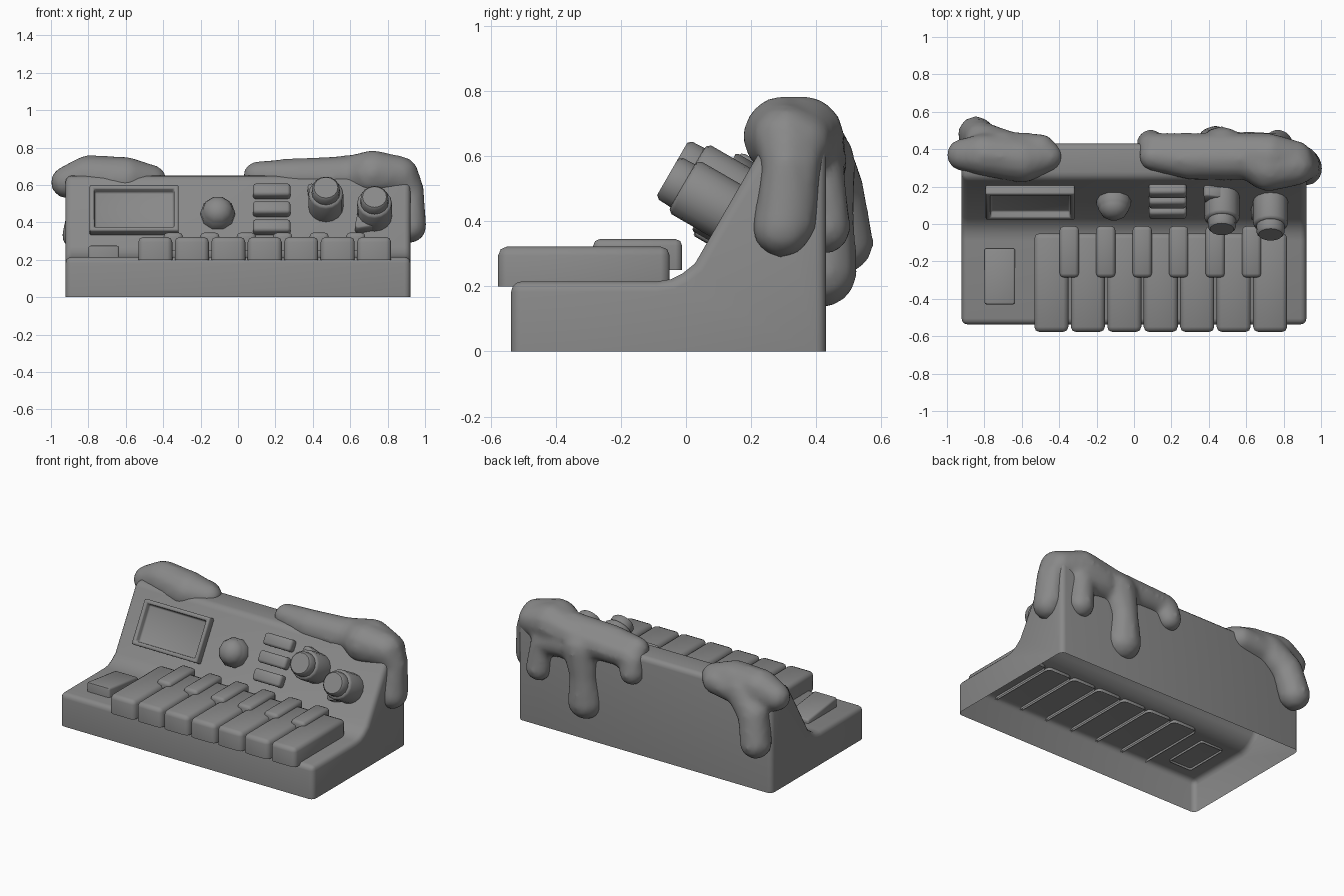
import bpy, bmesh
from math import sin, cos, radians, pi
from mathutils import Matrix, Vector

if "Cube" in bpy.data.objects:
    bpy.data.objects.remove(bpy.data.objects["Cube"])

S, C = sin(radians(60)), cos(radians(60))
GREY = bpy.data.materials.new("dark_grey")
GREY.diffuse_color = (0.25, 0.25, 0.25, 1)
GREY.use_nodes = True
GREY.node_tree.nodes["Principled BSDF"].inputs["Base Color"].default_value = GREY.diffuse_color


def panel(x, z):
    """Local frame on the sloped panel: X across, Y up the slope, Z outwards."""
    y = 0.016 + (z - 0.25) * C / S
    return Matrix(((1, 0, 0, x), (0, C, -S, y), (0, S, C, z), (0, 0, 0, 1)))


def finish(name, bm, bevel=0.0, segments=2, matrix=None):
    bmesh.ops.recalc_face_normals(bm, faces=bm.faces[:])
    if bevel:
        edges = [e for e in bm.edges if e.calc_face_angle(0) > 0.56]
        bmesh.ops.bevel(bm, geom=edges, offset=bevel, segments=segments,
                        profile=0.5, affect='EDGES', clamp_overlap=True)
    if matrix:
        bm.transform(matrix)
    me = bpy.data.meshes.new(name)
    bm.to_mesh(me)
    bm.free()
    me.materials.append(GREY)
    ob = bpy.data.objects.new(name, me)
    bpy.context.collection.objects.link(ob)
    bpy.ops.object.select_all(action='DESELECT')
    ob.select_set(True)
    bpy.context.view_layer.objects.active = ob
    bpy.ops.object.shade_smooth_by_angle(angle=radians(50))
    return ob


def box_mesh(lo, hi, open_bottom=False):
    bm = bmesh.new()
    lo, hi = Vector(lo), Vector(hi)
    bmesh.ops.create_cube(bm, size=1)
    for v in bm.verts:
        v.co = (lo + hi) / 2 + v.co * (hi - lo)
    if open_bottom:
        low = [f for f in bm.faces if all(v.co.z < lo.z + 1e-4 for v in f.verts)]
        bmesh.ops.delete(bm, geom=low, context='FACES_ONLY')
    return bm


def lathe(name, profile, sides, matrix):
    bm = bmesh.new()
    vs = [bm.verts.new((r, 0, h)) for r, h in profile]
    es = [bm.edges.new(p) for p in zip(vs, vs[1:])]
    bmesh.ops.spin(bm, geom=vs + es, cent=(0, 0, 0), axis=(0, 0, 1),
                   angle=2 * pi, steps=sides)
    bmesh.ops.remove_doubles(bm, verts=bm.verts[:], dist=0.0005)
    return finish(name, bm, matrix=matrix)


def goo(name, chains):
    """Chains of (x, y, z, radius) balls fused into one smooth dripping blob."""
    bm = bmesh.new()
    for chain in chains:
        for a, b in zip(chain, chain[1:]):
            a, b = Vector(a), Vector(b)
            steps = max(2, int((b - a).length / 0.03))
            for i in range(steps + 1):
                p = a.lerp(b, i / steps)
                bmesh.ops.create_icosphere(bm, subdivisions=2, radius=p[3],
                                           matrix=Matrix.Translation(p[:3]))
    ob = finish(name, bm)
    rm = ob.modifiers.new("fuse", 'REMESH')
    rm.mode, rm.voxel_size, rm.use_smooth_shade = 'VOXEL', 0.018, True
    sm = ob.modifiers.new("soften", 'SMOOTH')
    sm.factor, sm.iterations = 0.5, 8


# Case: side profile extruded across, open underneath
profile = [(-0.537, 0), (-0.537, 0.215), (-0.09, 0.215), (-0.045, 0.222),
           (-0.01, 0.24), (0.0275, 0.27), (0.247, 0.65), (0.43, 0.65), (0.43, 0)]
bm = bmesh.new()
face = bm.faces.new([bm.verts.new((-0.922, y, z)) for y, z in profile])
ext = bmesh.ops.extrude_face_region(bm, geom=[face], use_keep_orig=True)
bmesh.ops.translate(bm, vec=(1.844, 0, 0),
                    verts=[v for v in ext['geom'] if isinstance(v, bmesh.types.BMVert)])
bottom = [f for f in bm.faces if all(v.co.z < 0.001 for v in f.verts)]
bmesh.ops.delete(bm, geom=bottom, context='FACES_ONLY')
finish("case", bm, 0.032, 3)

# Keys, open underneath
for i in range(7):
    x = -0.442 + 0.195 * i
    finish(f"white_key_{i}", box_mesh((x - 0.091, -0.577, 0.2), (x + 0.091, -0.05, 0.322), True), 0.027)
for i in range(6):
    x = -0.346 + 0.195 * i
    finish(f"black_key_{i}", box_mesh((x - 0.051, -0.285, 0.25), (x + 0.051, -0.012, 0.345), True), 0.02)

# Rocker plate left of the keys, tilted down to the back
bm = box_mesh((-0.8, -0.43, 0.2), (-0.635, -0.13, 0.277), True)
for v in bm.verts:
    if v.co.z > 0.25 and v.co.y > -0.3:
        v.co.z = 0.24
finish("rocker_plate", bm, 0.012)

# Screen: raised frame with recessed glass
bm = box_mesh((-0.238, -0.142, -0.02), (0.238, 0.142, 0.05))
top = [f for f in bm.faces if f.calc_center_median().z > 0.049]
bmesh.ops.inset_region(bm, faces=top, thickness=0.034)
bmesh.ops.inset_region(bm, faces=top, thickness=0.006, depth=-0.04)
finish("screen", bm, 0.009, 2, panel(-0.555, 0.455))

# Round button
lathe("round_button", [(0.092, -0.02), (0.092, 0.03), (0.084, 0.044), (0.08, 0.06),
                       (0.066, 0.083), (0.04, 0.102), (0, 0.11)], 10, panel(-0.108, 0.44))

# Three bar buttons
for i, z in enumerate((0.557, 0.462, 0.365)):
    finish(f"bar_button_{i}", box_mesh((-0.1, -0.037, -0.02), (0.1, 0.037, 0.05)),
           0.016, 2, panel(0.18, z))

# Knobs with a pointer nub at the base
for i, (x, z, turn) in enumerate(((0.47, 0.483, 130), (0.73, 0.433, 225))):
    m = panel(x, z)
    lathe(f"knob_{i}", [(0.093, -0.02), (0.093, 0.138), (0.084, 0.15), (0.076, 0.152),
                        (0.074, 0.194), (0.064, 0.206), (0, 0.206)], 16, m)
    bm = box_mesh((0.05, -0.07, -0.02), (0.14, 0.07, 0.06))
    for v in bm.verts:
        if v.co.x > 0.1:
            v.co.y *= 0.15
    finish(f"knob_pointer_{i}", bm, 0.006, 1, m @ Matrix.Rotation(radians(turn), 4, 'Z'))

# Goo dripping over the top corners
goo("goo_right", [
    [(0.105, 0.36, 0.65, 0.08), (0.3, 0.34, 0.64, 0.107), (0.5, 0.345, 0.64, 0.115),
     (0.62, 0.35, 0.65, 0.115), (0.72, 0.3, 0.66, 0.13), (0.86, 0.31, 0.65, 0.11),
     (0.92, 0.31, 0.57, 0.078), (0.917, 0.295, 0.38, 0.095)],
    [(0.12, 0.41, 0.62, 0.08), (0.5, 0.39, 0.63, 0.1), (0.72, 0.36, 0.66, 0.13),
     (0.86, 0.35, 0.64, 0.1)],
    [(0.91, 0.35, 0.58, 0.07), (0.917, 0.32, 0.4, 0.085)],
    [(0.1, 0.41, 0.6, 0.085), (0.09, 0.43, 0.53, 0.08)],
    [(0.47, 0.4, 0.58, 0.125), (0.44, 0.43, 0.42, 0.09), (0.435, 0.415, 0.245, 0.115)],
    [(0.6, 0.4, 0.58, 0.1), (0.75, 0.41, 0.55, 0.08), (0.77, 0.425, 0.38, 0.085)]])
goo("goo_left", [
    [(-0.465, 0.36, 0.625, 0.087), (-0.6, 0.345, 0.625, 0.13), (-0.8, 0.37, 0.645, 0.118),
     (-0.915, 0.37, 0.615, 0.09)],
    [(-0.5, 0.4, 0.62, 0.085), (-0.7, 0.41, 0.6, 0.09)],
    [(-0.7, 0.4, 0.61, 0.11), (-0.81, 0.45, 0.5, 0.1), (-0.845, 0.48, 0.335, 0.1)]])
